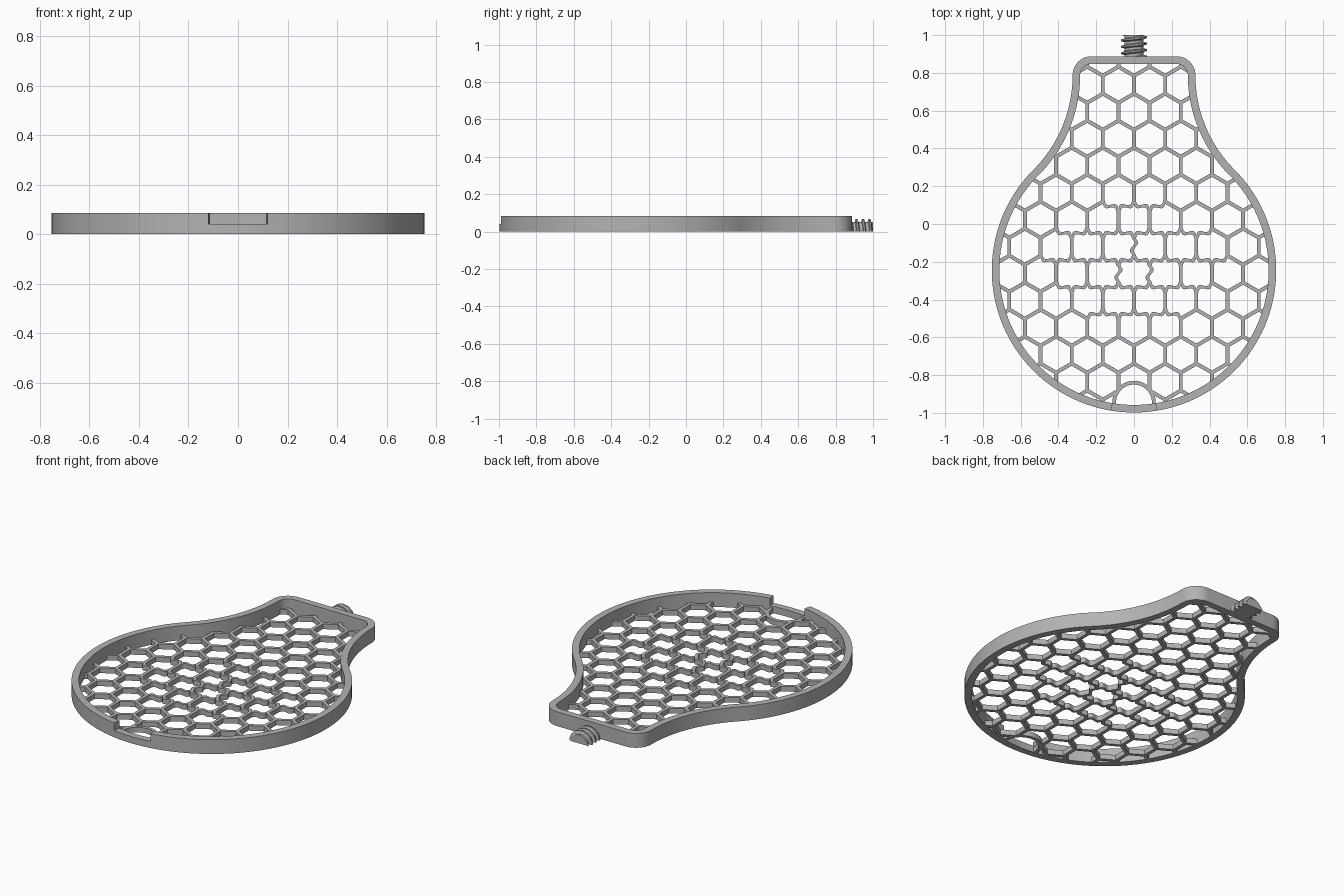
import bpy, bmesh
from math import sin, cos, pi, radians, sqrt, hypot, asin
from mathutils import Vector

if "Cube" in bpy.data.objects:
    bpy.data.objects.remove(bpy.data.objects["Cube"])

grey = bpy.data.materials.new("plain grey")
grey.use_nodes = True
colour = (0.45, 0.45, 0.45, 1)
grey.diffuse_color = colour
grey.node_tree.nodes["Principled BSDF"].inputs["Base Color"].default_value = colour

RIM_H, NOTCH_Z, MESH_H, RIM_W = 0.085, 0.04, 0.03, 0.04
CENTRE, RADIUS = Vector((0, -0.245)), 0.753


def finish(bm, name):
    bmesh.ops.recalc_face_normals(bm, faces=bm.faces)
    me = bpy.data.meshes.new(name)
    bm.to_mesh(me)
    bm.free()
    me.materials.append(grey)
    ob = bpy.data.objects.new(name, me)
    bpy.context.collection.objects.link(ob)
    bpy.context.view_layer.objects.active = ob
    bpy.ops.object.select_all(action='DESELECT')
    ob.select_set(True)
    bpy.ops.object.shade_smooth_by_angle(angle=radians(30))
    return ob


def extrude_up(bm, faces, height):
    got = bmesh.ops.extrude_face_region(bm, geom=faces, use_keep_orig=False)["geom"]
    verts = [g for g in got if isinstance(g, bmesh.types.BMVert)]
    bmesh.ops.translate(bm, verts=verts, vec=(0, 0, height))
    return [g for g in got if isinstance(g, bmesh.types.BMFace)]


def thicken(bm, height):
    base = bm.faces[:]
    bmesh.ops.duplicate(bm, geom=base)
    bottom = [f for f in bm.faces if f not in set(base)]
    extrude_up(bm, base, height)
    bmesh.ops.remove_doubles(bm, verts=bm.verts, dist=0.0002)


# Outline: big circle, concave neck arc, rounded top corner, mirrored
def arc(c, r, a0, a1, n, sign=1):
    out = []
    for i in range(n + 1):
        a = radians(a0 + (a1 - a0) * i / n)
        d = Vector((cos(a), sin(a)))
        out.append((c + d * r, d * sign))
    return out


neck_r = 0.708
neck_c = CENTRE + (RADIUS + neck_r) * Vector((cos(pi / 4), sin(pi / 4)))
notch_angle = -90 + asin(0.12 / RADIUS) * 180 / pi
corner = 0.1
half = arc(CENTRE, RADIUS, -90, notch_angle, 4)
half += arc(CENTRE, RADIUS, notch_angle, 45, 48)[1:]
half += arc(neck_c, neck_r, 225, 180, 20, -1)[1:]
half += arc(Vector((neck_c.x - neck_r - corner, neck_c.y)), corner, 0, 90, 12)[1:]
mirrored = [(Vector((-p.x, p.y)), Vector((-n.x, n.y))) for p, n in reversed(half[1:])]
outline = half + mirrored

# Rim: low ring, then the upper part raised everywhere except the front notch
bm = bmesh.new()
outer = [bm.verts.new((p.x, p.y, 0)) for p, n in outline]
inner = [bm.verts.new((*(p - n * RIM_W), 0)) for p, n in outline]
n = len(outline)
for i in range(n):
    k = (i + 1) % n
    bm.faces.new((outer[i], outer[k], inner[k], inner[i]))
floor = bm.faces[:]
low = bmesh.ops.duplicate(bm, geom=floor)
extrude_top = extrude_up(bm, floor, NOTCH_Z)
raised = []
for f in extrude_top:
    c = f.calc_center_median()
    if not (c.y < -0.9 and abs(c.x) < 0.115):
        raised.append(f)
extrude_up(bm, raised, RIM_H - NOTCH_Z)
bmesh.ops.remove_doubles(bm, verts=bm.verts, dist=0.0002)
finish(bm, "rim")

# Honeycomb mesh, with wavy walls near the middle and a thumb opening at the front
PITCH, BAR = 0.165, 0.02
SIDE = PITCH / sqrt(3)
THUMB, THUMB_R = Vector((0, -0.945)), 0.105
limit = [p - nn * RIM_W * 0.4 for p, nn in outline]


def inside(p):
    if (p - THUMB).length < THUMB_R:
        return False
    hit = False
    for a, b in zip(limit, limit[1:] + limit[:1]):
        if (a.y > p.y) != (b.y > p.y):
            if p.x < a.x + (b.x - a.x) * (p.y - a.y) / (b.y - a.y):
                hit = not hit
    return hit


def wall(bm, a, b, wave):
    d = b - a
    side = Vector((-d.y, d.x)).normalized()
    t0 = BAR / (2 * sqrt(3)) / d.length
    steps = [0] + [t0 + (1 - 2 * t0) * i / 12 for i in range(13)] + [1]
    last = None
    for t in steps:
        p = a + d * t
        if not inside(p):
            last = None
            continue
        if t in (0, 1):
            pair = [bm.verts.new((p.x, p.y, 0))]
        else:
            p = p + side * wave * sin(2 * pi * (t - t0) / (1 - 2 * t0))
            pair = [bm.verts.new((*(p + side * s * BAR / 2), 0)) for s in (1, -1)]
        if last:
            bm.faces.new(last + pair[::-1])
        last = pair


bm = bmesh.new()
for row in range(-6, 8):
    y = -0.12 + row * SIDE * 1.5
    for col in range(-6, 7):
        x = (col + 0.5 * (row % 2)) * PITCH
        top = Vector((x, y + SIDE / 2))
        twisted = abs(x) < 0.1 and -0.3 < y < -0.1
        wall(bm, top - Vector((0, SIDE)), top, 0.012 if twisted else 0)
        for s in (-1, 1):
            end = top + Vector((s * PITCH / 2, SIDE / 2))
            m = (top + end) / 2
            wavy = hypot(m.x / 0.5, (m.y + 0.2) / 0.31) < 1
            wall(bm, top, end, 0.013 * s if wavy else 0)
bmesh.ops.remove_doubles(bm, verts=bm.verts, dist=0.0008)
loose = [v for v in bm.verts if not v.link_faces]
bmesh.ops.delete(bm, geom=loose, context='VERTS')
bmesh.ops.recalc_face_normals(bm, faces=bm.faces)
thicken(bm, MESH_H)
finish(bm, "honeycomb_mesh")

# Arch around the thumb opening
bm = bmesh.new()
last = None
for p, d in arc(THUMB, THUMB_R, -8, 188, 28):
    pair = [bm.verts.new((*(p + d * s * BAR / 2), 0)) for s in (1, -1)]
    if last:
        bm.faces.new(last + pair[::-1])
    last = pair
thicken(bm, MESH_H)
finish(bm, "thumb_arch")

# Threaded half-round stub with a flat underside
Y0, Y1, TURN = 0.87, 1.0, 0.034


def thread_radius(y, a):
    phase = ((y - Y0) / TURN + a / (2 * pi)) % 1
    ramp = min(1, max(0, (abs(phase - 0.5) - 0.14) / 0.12))
    return 0.069 - 0.018 * ramp


bm = bmesh.new()
rings = []
for i in range(53):
    y = Y0 + (Y1 - Y0) * i / 52
    ring = []
    for j in range(25):
        a = pi * j / 24
        r = thread_radius(y, a)
        ring.append(bm.verts.new((r * cos(a), y, r * sin(a))))
    rings.append(ring)
for r0, r1 in zip(rings, rings[1:]):
    for j in range(25):
        k = (j + 1) % 25
        bm.faces.new((r0[j], r0[k], r1[k], r1[j]))
bm.faces.new(rings[0])
bm.faces.new(rings[-1])
finish(bm, "threaded_stub")

# Thin collar where the stub meets the rim
bm = bmesh.new()
collar = [bm.verts.new((p.x, 0.87, p.y)) for p, d in arc(Vector((0, 0)), 0.076, 0, 180, 24)]
face = bm.faces.new(collar)
bmesh.ops.duplicate(bm, geom=[face])
got = bmesh.ops.extrude_face_region(bm, geom=[face])["geom"]
bmesh.ops.translate(bm, verts=[g for g in got if isinstance(g, bmesh.types.BMVert)], vec=(0, 0.016, 0))
bmesh.ops.remove_doubles(bm, verts=bm.verts, dist=0.0002)
finish(bm, "stub_collar")
